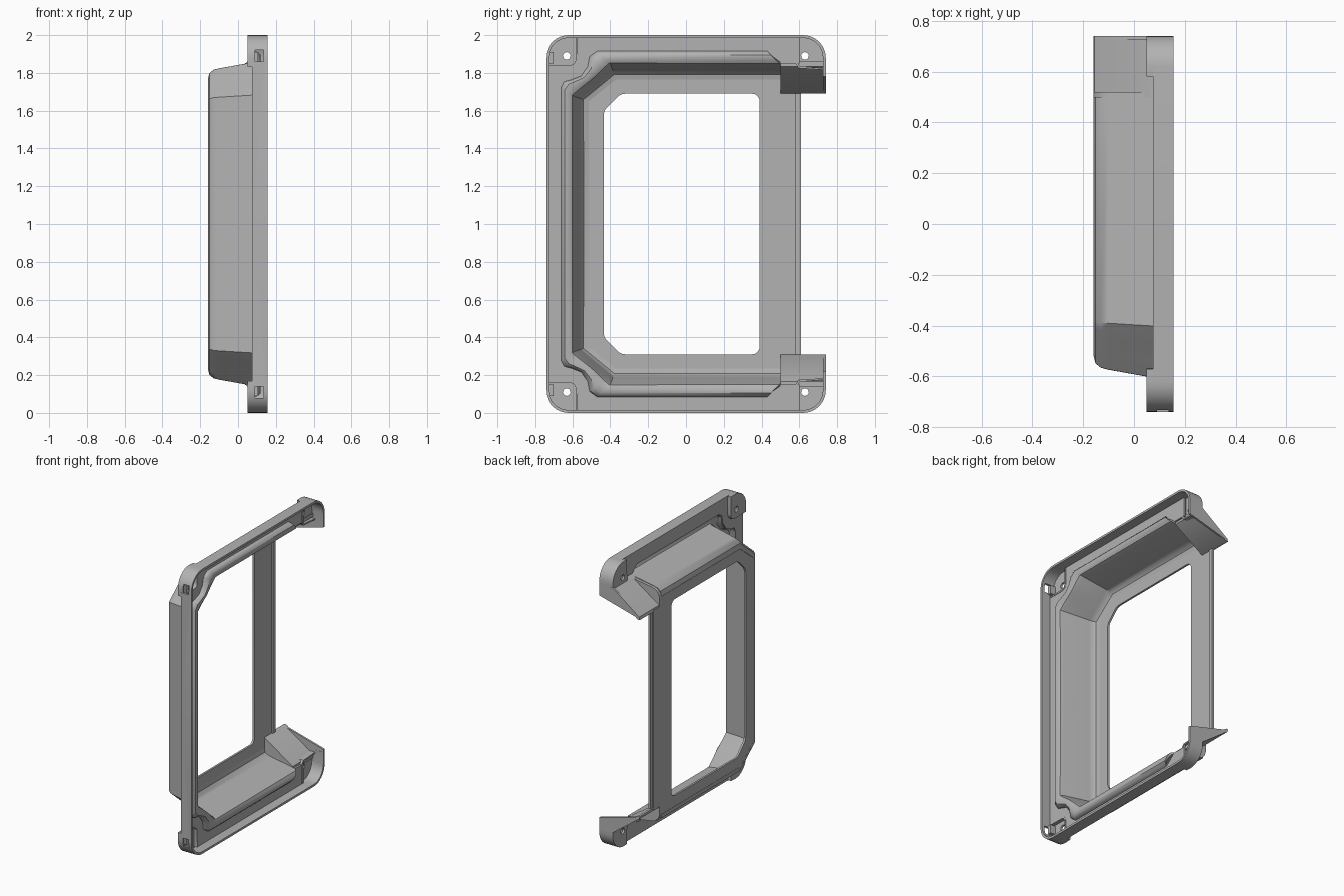
import bpy, bmesh, math
from mathutils import Vector

if "Cube" in bpy.data.objects:
    bpy.data.objects.remove(bpy.data.objects["Cube"], do_unlink=True)

grey = bpy.data.materials.new("plain grey")
grey.use_nodes = True
grey.diffuse_color = (0.45, 0.45, 0.45, 1)
grey.node_tree.nodes["Principled BSDF"].inputs["Base Color"].default_value = grey.diffuse_color


def finish(name, bm, thickness=0, cutter=None):
    """Mirror the upper half about mid height, thicken it and set smooth shading."""
    bmesh.ops.recalc_face_normals(bm, faces=bm.faces)
    mesh = bpy.data.meshes.new(name)
    bm.to_mesh(mesh)
    bm.free()
    mesh.materials.append(grey)
    ob = bpy.data.objects.new(name, mesh)
    ob.location.z = 1
    bpy.context.scene.collection.objects.link(ob)
    mirror = ob.modifiers.new("mirror", 'MIRROR')
    mirror.use_axis = (False, False, True)
    if thickness:
        solid = ob.modifiers.new("wall", 'SOLIDIFY')
        solid.thickness = thickness
        solid.offset = 0
    if cutter:
        cut = ob.modifiers.new("cut", 'BOOLEAN')
        cut.operation = 'DIFFERENCE'
        cut.object = cutter
    bpy.ops.object.select_all(action='DESELECT')
    ob.select_set(True)
    bpy.context.view_layer.objects.active = ob
    bpy.ops.object.convert(target='MESH')
    bpy.ops.object.shade_smooth_by_angle(angle=math.radians(35))
    return ob


def loft(name, sections, thickness, closed=False, cutter=None):
    """Skin between sections, each a pair of x and its list of (y, z)."""
    bm = bmesh.new()
    rows = [[bm.verts.new((x, *p)) for p in path] for x, path in sections]
    for a, b in zip(rows, rows[1:]):
        n = len(a)
        for i in range(n if closed else n - 1):
            j = (i + 1) % n
            bm.faces.new((a[i], a[j], b[j], b[i]))
    return finish(name, bm, thickness, cutter)


def prism(name, loops, low, high, axis='X'):
    """Flat sheet from outlines (holes allowed), extruded along an axis."""
    bm = bmesh.new()
    edges = []
    for loop in loops:
        vs = [bm.verts.new((low, *p) if axis == 'X' else (p[0], low, p[1])) for p in loop]
        edges += [bm.edges.new((v, vs[(i + 1) % len(vs)])) for i, v in enumerate(vs)]
    bmesh.ops.triangle_fill(bm, edges=edges, use_beauty=True)
    ext = bmesh.ops.extrude_face_region(bm, geom=bm.faces[:])
    move = Vector((high - low, 0, 0)) if axis == 'X' else Vector((0, high - low, 0))
    bmesh.ops.translate(bm, vec=move, verts=[g for g in ext["geom"] if isinstance(g, bmesh.types.BMVert)])
    return finish(name, bm)


def arc(cy, cz, r, start, end, steps=8):
    angles = [math.radians(start + (end - start) * i / steps) for i in range(steps + 1)]
    return [(cy + r * math.cos(a), cz + r * math.sin(a)) for a in angles]


def lerp(a, b, t):
    return tuple(p + (q - p) * t for p, q in zip(a, b))


# Heights below are measured from mid height; the lower half is mirrored.
def dome_path(d):
    a, b = (-0.4 + 0.35 * d, 0.85 - d), (-0.6 + d, 0.68 - 0.35 * d)
    return [(0.5, 0.85 - d)] + [lerp(a, b, i / 6) for i in range(7)] + [(-0.6 + d, 0)]


# Scooped outer edge of the bead around the recess
bead_edge = [(0.43, 0.91), (-0.47, 0.91), (-0.505, 0.885), (-0.515, 0.83), (-0.55, 0.78),
             (-0.6, 0.76), (-0.64, 0.75), (-0.655, 0.72), (-0.655, 0)]
mouth = dome_path(0)
bead = [(x, [lerp(p, q, f) for p, q in zip(bead_edge, mouth)])
        for f, x in ((0, 0.08), (0.08, 0.1), (0.3, 0.113), (0.65, 0.113), (0.9, 0.104))]
wall = [(x, dome_path(d)) for d, x in
        ((0, 0.085), (0.033, -0.1), (0.04, -0.127), (0.055, -0.146), (0.085, -0.153))]
loft("bead_and_recess_wall", bead + wall, 0.014)

# Recess floor around the window
window = [(0.39, 0)] + arc(0.35, 0.65, 0.04, 0, 90, 5) + \
         arc(-0.32, 0.63, 0.06, 90, 135, 3) + arc(-0.375, 0.575, 0.06, 135, 180, 3) + [(-0.435, 0)]
floor = dome_path(0.085) + window[::-1] + [(0.59, 0), (0.59, 0.7), (0.5, 0.7)]
prism("recess_floor", [floor], -0.16, -0.146)
prism("floor_edge_lip", [[(0.58, 0), (0.61, 0), (0.61, 0.69), (0.58, 0.69)]], -0.152, -0.136)

# Flat flange between the rim and the bead
flange = [(0.6, 0.85), (0.6, 0.99), (-0.57, 0.99), (-0.57, 0.87), (-0.61, 0.83),
          (-0.73, 0.83), (-0.73, 0)] + bead_edge[::-1] + [(0.5, 0.85)]
prism("flange", [flange], 0.075, 0.088)

# Cutter for the clip slots in the front of the rim
bpy.ops.mesh.primitive_cube_add(size=1, location=(0.105, -0.74, 1.89))
slot = bpy.context.object
slot.name = "clip_slot_cutter"
slot.scale = (0.06, 0.08, 0.06)
mirror = slot.modifiers.new("mirror", 'ARRAY')
mirror.use_relative_offset = False
mirror.use_constant_offset = True
mirror.constant_offset_displace = (0, 0, -1.78 / 0.06)
slot.hide_render = True

# Outer rim, open at the back
rim = [(0.7325, 0.8)] + arc(0.62, 0.88, 0.1125, 0, 90) + \
      arc(-0.62, 0.88, 0.1125, 90, 180) + [(-0.7325, 0)]
loft("outer_rim", [(0.075, rim), (0.155, rim)], 0.015, cutter=slot)
slot.hide_set(True)

# Corner pads with screw holes and low surrounding walls
front_pad = [(-0.576, 0.87)] + arc(-0.61, 0.87, 0.034, 0, -90, 4)[1:] + \
            [(-0.734, 0.836)] + arc(-0.62, 0.88, 0.114, 180, 90) + [(-0.576, 0.994)]
back_pad = [(0.734, 0.82), (0.6, 0.83), (0.586, 0.85), (0.586, 0.994)] + arc(0.62, 0.88, 0.114, 90, 0)
for label, outline, y in (("front", front_pad, -0.63), ("back", back_pad, 0.63)):
    prism(label + "_screw_pad", [outline, arc(y, 0.89, 0.02, 0, 337.5, 15)], 0.05, 0.064)
    loft(label + "_pad_wall", [(0.05, outline), (0.09, outline)], 0.012, closed=True)

# Clip blocks behind the slots
prism("clip_block", [[(-0.725, 0.85), (-0.7, 0.85), (-0.7, 0.91), (-0.725, 0.91)]], 0.065, 0.105)

# Sloping tabs at the open back, with end walls
tab = [(0.075, 0.86), (0.05, 0.85), (-0.155, 0.71), (-0.16, 0.69), (-0.145, 0.69), (0.075, 0.835)]
prism("sloping_tab", [tab], 0.5, 0.74, 'Y')
side = [(0.05, 0.86), (-0.14, 0.72), (-0.14, 0.7), (0.155, 0.78), (0.155, 0.87)]
prism("tab_side_wall", [side], 0.726, 0.74, 'Y')
end = [(0.08, 0.85), (-0.1, 0.822), (-0.127, 0.812), (-0.15, 0.79), (-0.16, 0.76),
       (-0.16, 0.7), (0.06, 0.845)]
prism("recess_end_wall", [end], 0.5, 0.52, 'Y')
